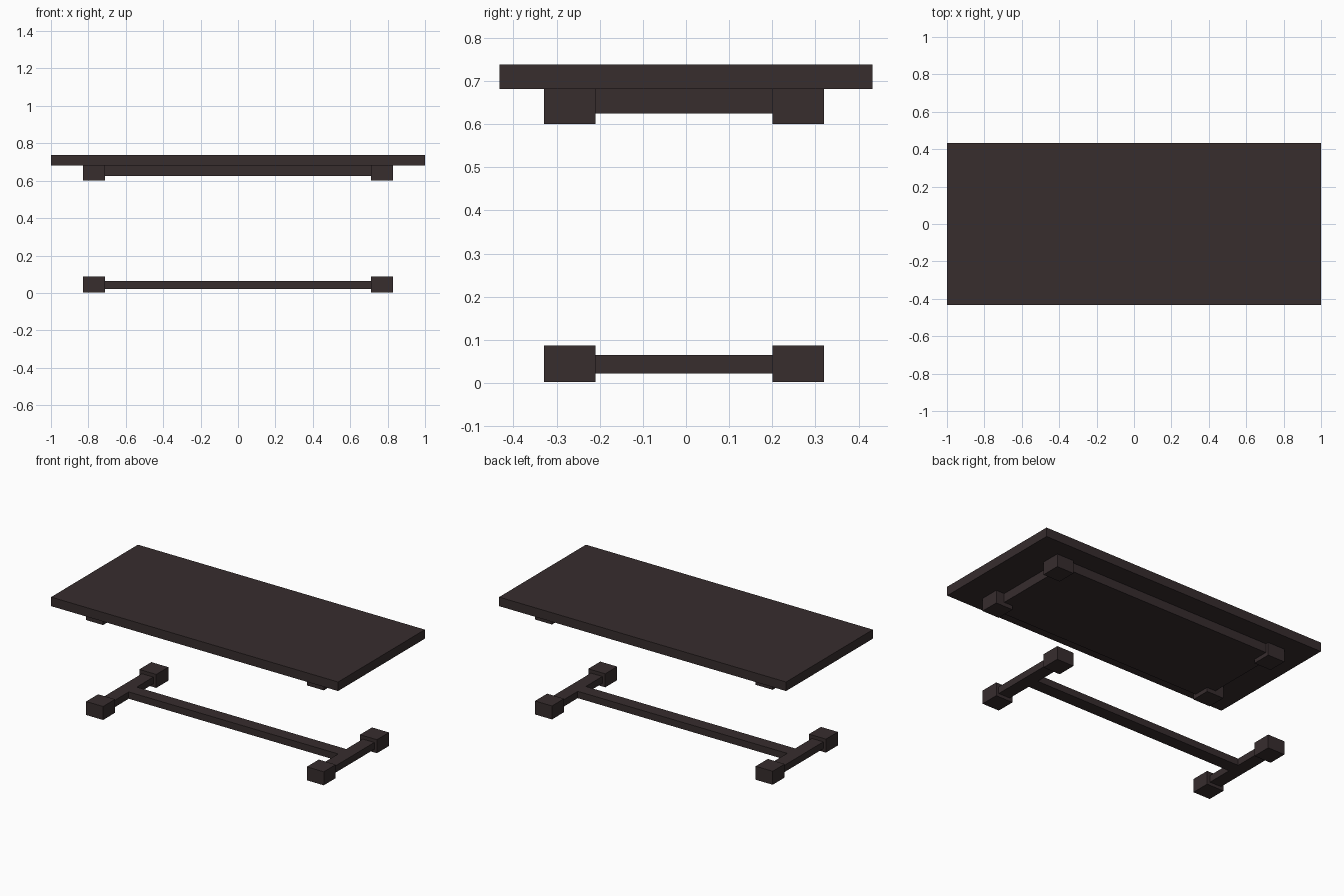
import bpy

if "Cube" in bpy.data.objects:
    bpy.data.objects.remove(bpy.data.objects["Cube"])

# single dark wood colour
wood = bpy.data.materials.new("dark brown wood")
wood.diffuse_color = (0.038, 0.026, 0.027, 1)
wood.use_nodes = True
wood.node_tree.nodes["Principled BSDF"].inputs["Base Color"].default_value = wood.diffuse_color


def box(name, x0, x1, y0, y1, z0, z1):
    bpy.ops.mesh.primitive_cube_add(
        size=1, location=((x0 + x1) / 2, (y0 + y1) / 2, (z0 + z1) / 2))
    ob = bpy.context.object
    ob.name = name
    ob.scale = (x1 - x0, y1 - y0, z1 - z0)
    bpy.ops.object.transform_apply(location=False, rotation=False, scale=True)
    ob.data.materials.append(wood)
    return ob


# table top and the recessed panel beneath it
box("table_top", -1, 1, -0.432, 0.432, 0.681, 0.738)
box("under_panel", -0.77, 0.77, -0.31, 0.30, 0.625, 0.681)

# corner blocks (upper and lower) and end rails
for side, sx in (("left", -1), ("right", 1)):
    xs = sorted((sx * 0.71, sx * 0.828))
    for end, y0, y1 in (("front", -0.329, -0.21), ("back", 0.20, 0.32)):
        box(f"upper_block_{side}_{end}", *xs, y0, y1, 0.60, 0.681)
        box(f"foot_block_{side}_{end}", *xs, y0, y1, 0.002, 0.087)
    xr = sorted((sx * 0.73, sx * 0.81))
    box(f"end_rail_{side}", *xr, -0.21, 0.20, 0.022, 0.065)

# long centre stretcher between the end rails
box("centre_stretcher", -0.73, 0.73, -0.045, 0.035, 0.022, 0.065)
